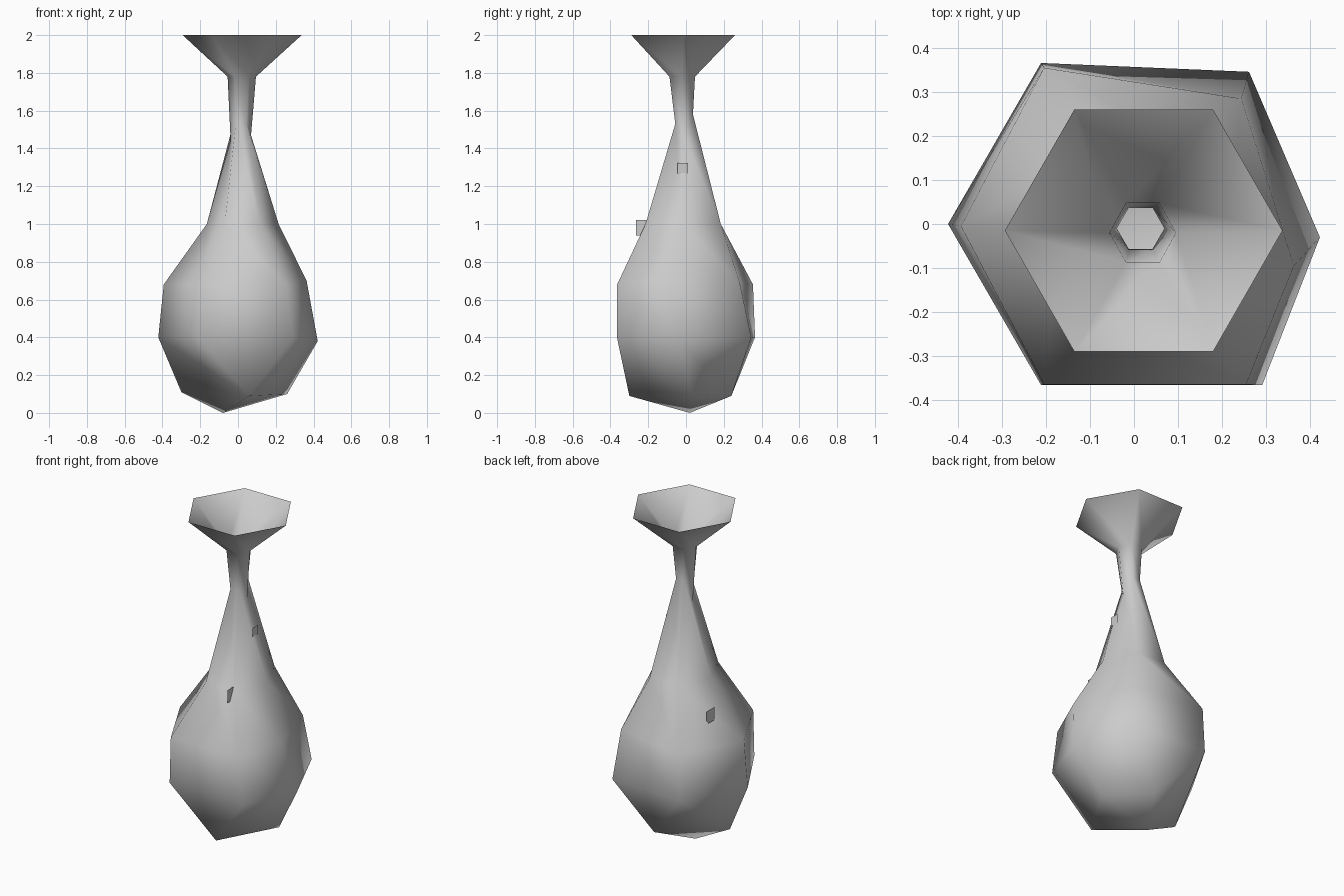
import bpy
import bmesh
from math import cos, sin, pi
from mathutils import Vector

if "Cube" in bpy.data.objects:
    bpy.data.objects.remove(bpy.data.objects["Cube"], do_unlink=True)

# Plain clay grey
clay = bpy.data.materials.new("clay_grey")
clay.use_nodes = True
grey = (0.6, 0.6, 0.6, 1)
clay.diffuse_color = grey
clay.node_tree.nodes["Principled BSDF"].inputs["Base Color"].default_value = grey

CORNERS = ("left", "back_left", "back_right", "right", "front_right", "front_left")


def finish(name, bm, smooth):
    mesh = bpy.data.meshes.new(name)
    bm.to_mesh(mesh)
    bm.free()
    mesh.materials.append(clay)
    for face in mesh.polygons:
        face.use_smooth = smooth
    obj = bpy.data.objects.new(name, mesh)
    bpy.context.collection.objects.link(obj)
    return obj


def hexagon(x, y, z, rx, ry, **nudges):
    """Six ring points, clockwise from the left, with hand-made offsets."""
    points = []
    for i, corner in enumerate(CORNERS):
        angle = pi - i * pi / 3
        point = Vector((x + rx * cos(angle), y + ry * sin(angle), z))
        points.append(point + Vector(nudges.get(corner, (0, 0, 0))))
    return points


# Four-cornered foot, with two corners shared by neighbouring sides
foot_left, foot_back = Vector((-.3, 0, .11)), Vector((.05, .24, .09))
foot_right, foot_front = Vector((.26, .03, .1)), Vector((.06, -.3, .09))
foot = [foot_left, foot_back, foot_back, foot_right, foot_front, foot_front]

# Rings from the foot up to the flared rim
rings = [
    foot,
    hexagon(0, 0, .4, .422, .422, back_right=(.05, -.02, 0),
            right=(0, -.03, -.02), front_right=(.08, 0, 0)),
    hexagon(-.015, -.005, .68, .378, .415, back_right=(.07, -.07, .01),
            right=(0, -.09, .02), front_right=(.08, 0, 0)),
    hexagon(.025, -.015, 1, .19, .23),
    hexagon(.015, -.01, 1.53, .054, .054, left=(0, 0, -.09),
            right=(0, 0, -.06), back_left=(0, 0, .05), back_right=(0, 0, .05)),
    hexagon(.02, -.02, 1.78, .075, .078),
    hexagon(.022, -.015, 2, .315, .317),
]

# Vase body: bridged rings and a pointed base, open at the top
bm = bmesh.new()
loops = [[bm.verts.new(p) for p in ring] for ring in rings]
for low, high in zip(loops, loops[1:]):
    for i in range(6):
        j = (i + 1) % 6
        bm.faces.new((low[i], high[i], high[j], low[j]))
tip = bm.verts.new((-.08, .02, 0))
for i in range(6):
    bm.faces.new((loops[0][i], loops[0][(i + 1) % 6], tip))
bmesh.ops.remove_doubles(bm, verts=bm.verts, dist=.001)
bmesh.ops.recalc_face_normals(bm, faces=bm.faces)
finish("vase_body", bm, True)


# Small flat chips standing upright on the body
def chip(name, x, y, z, size, cut):
    h = size / 2
    outline = [(-h, -h), (h - cut, -h), (h, cut - h), (h, h), (-h, h)]
    bm = bmesh.new()
    bm.faces.new([bm.verts.new((x, y + dy, z + dz)) for dy, dz in outline])
    bmesh.ops.remove_doubles(bm, verts=bm.verts, dist=.0001)
    finish(name, bm, False)


chip("front_chip", .115, -.225, .98, .08, .025)
chip("neck_chip", .13, -.017, 1.295, .055, 0)
chip("back_chip", -.26, .135, .85, .08, .025)
